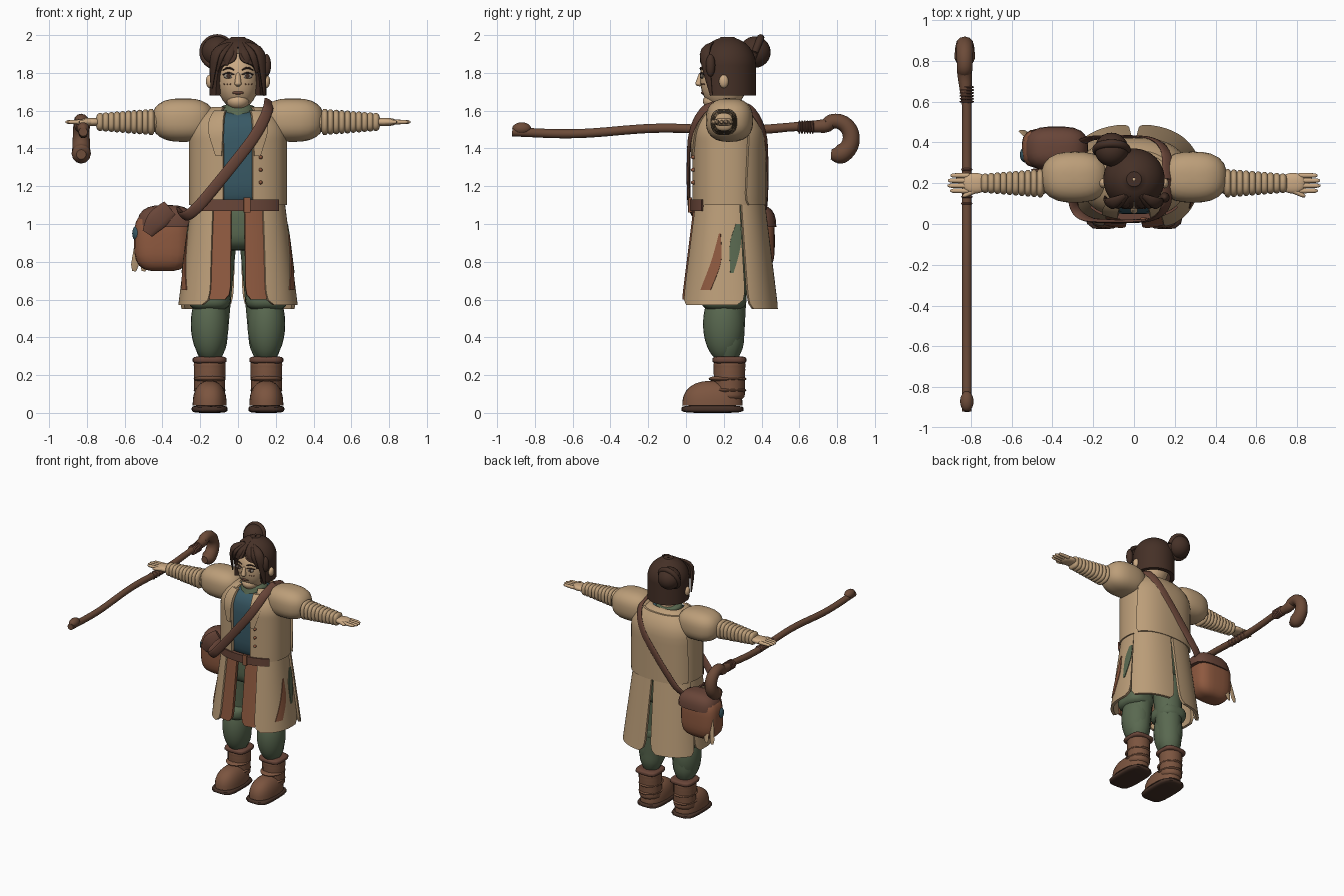
import bpy, bmesh, math
from mathutils import Vector

if "Cube" in bpy.data.objects:
    bpy.data.objects.remove(bpy.data.objects["Cube"], do_unlink=True)


def colour(name, red, green, blue):
    material = bpy.data.materials.new(name)
    material.use_nodes = True
    material.diffuse_color = (red, green, blue, 1)
    material.node_tree.nodes["Principled BSDF"].inputs["Base Color"].default_value = (red, green, blue, 1)
    return material


CLOTH = colour("cream_cloth", .5, .34, .19)
SKIN = colour("skin", .6, .4, .23)
RUST = colour("rust_leather", .27, .1, .05)
STRAP = colour("dark_leather", .14, .06, .04)
BOOT = colour("boot_leather", .2, .09, .05)
WOOD = colour("wood", .15, .07, .04)
HAIR = colour("dark_hair", .06, .03, .02)
GREEN = colour("moss_green", .1, .14, .08)
TEAL = colour("teal_cloth", .04, .1, .13)
GREY = colour("eye_grey", .3, .25, .2)

# Shared positions: middle of the body in y, arm height, leg offset, and far points that set which way sweeps face
MID, ARM, LEG = .22, 1.54, .15
BEHIND, BESIDE = Vector((0, 99, 0)), Vector((99, 0, 0))


def finish(bm, name, material):
    bmesh.ops.recalc_face_normals(bm, faces=bm.faces)
    mesh = bpy.data.meshes.new(name)
    bm.to_mesh(mesh)
    bm.free()
    mesh.materials.append(material)
    for polygon in mesh.polygons:
        polygon.use_smooth = True
    mesh.set_sharp_from_angle(angle=math.radians(40))
    bpy.context.collection.objects.link(bpy.data.objects.new(name, mesh))


def sides(name, pair):
    return [("left_" + name, 1), ("right_" + name, -1)] if pair else [(name, 1)]


def loft(name, material, rings, pair):
    for label, side in sides(name, pair):
        bm = bmesh.new()
        loops = [[bm.verts.new((x * side, y, z)) for x, y, z in ring] for ring in rings]
        for lower, upper in zip(loops, loops[1:]):
            for i in range(len(lower)):
                bm.faces.new((lower[i - 1], lower[i], upper[i], upper[i - 1]))
        bm.faces.new(loops[0])
        bm.faces.new(loops[-1])
        finish(bm, label, material)


def smooth(points, steps):
    """Curve through tuples of any length."""
    padded, out = [points[0], *points, points[-1]], []
    for i in range(len(points) - 1):
        for t in (k / steps for k in range(steps)):
            out.append(tuple(b + t * ((c - a) + t * (2*a - 5*b + 4*c - d + t * (3*b - a - 3*c + d))) / 2
                             for a, b, c, d in zip(*padded[i:i + 4])))
    return out + [points[-1]]


def oval(angle, power):
    return [math.copysign(abs(v) ** (2 / power), v) for v in (math.cos(angle), math.sin(angle))]


def ball(name, material, centre, size, pair=False, power=2.0, floor=-1):
    """Ellipsoid; a higher power makes it boxier and floor cuts it flat underneath."""
    for label, side in sides(name, pair):
        bm = bmesh.new()
        bmesh.ops.create_uvsphere(bm, u_segments=24, v_segments=16, radius=1)
        for v in bm.verts:
            unit = v.co / sum(abs(n) ** power for n in v.co) ** (1 / power)
            unit.z = max(unit.z, floor)
            x, y, z = (c + s * u for c, s, u in zip(centre, size, unit))
            v.co = (x * side, y, z)
        finish(bm, label, material)


def tube(name, material, path, flat=1.0, centre=BEHIND, pair=False, count=12):
    """Sweep along x, y, z, radius points, flattened away from a centre."""
    points = smooth(path, 4)
    spots, rings = [Vector(p[:3]) for p in points], []
    for i, spot in enumerate(spots):
        along = (spots[min(i + 1, len(spots) - 1)] - spots[max(i - 1, 0)]).normalized()
        across = along.cross(spot - Vector(centre)).normalized()
        outward = across.cross(along) * flat
        turns = [math.tau * k / count for k in range(count)]
        rings.append([spot + points[i][3] * (across * math.cos(a) + outward * math.sin(a)) for a in turns])
    loft(name, material, rings, pair)


def limb(name, material, start, end, thick, thin, flat=1.0, pair=False):
    """Straight tapered limb with rounded ends."""
    path = []
    for t in (k / 8 for k in range(9)):
        radius = (thick + (thin - thick) * t) * math.sqrt(max(.2, 1 - abs(2*t - 1) ** 8))
        path.append((*Vector(start).lerp(Vector(end), t), radius))
    tube(name, material, path, flat, pair=pair)


def coat(z):
    """Coat outline: straight sides, domed over the shoulders."""
    dome = math.sqrt(1 - max(0, (z - 1.45) / .2) ** 2)
    return .26 * dome, .19 * dome


def skirt(z):
    flare = (1.1 - z) / 8
    return .25 + flare, .19 + flare


def locks(z):
    dome = math.sqrt(max(.06, 1 - max(0, (z - 1.84) / .15) ** 2)) * .15
    return dome, dome


def panel(name, material, outline, keys, grow=0.0, thick=.02, power=2.4, pair=False, corner=0, count=24):
    """Curved sheet around an outline; keys are height, first angle, last angle from top to hem."""
    rings, rows = [], smooth(keys, 12)
    for i, (z, first, last) in enumerate(rows):
        near_hem = max(0, 4 * i / (len(rows) - 1) - 3)
        cut = corner * (1 - math.sqrt(1 - near_hem ** 2))
        wide, deep = outline(z)
        ring = []
        for extra in (grow, grow - thick):
            arc = []
            for k in range(count + 1):
                c, s = oval(math.radians(first + cut + (last - first - 2*cut) * k / count), power)
                arc.append(((wide + extra) * c, MID + (deep + extra) * s, z))
            ring += arc if extra == grow else arc[::-1]
        rings.append(ring)
    loft(name, material, rings, pair)


# Boots and legs
ball("foot", BOOT, (LEG, .14, .04), (.09, .16, .13), pair=True, power=2.4, floor=0)
ball("sole", HAIR, (LEG, .14, .02), (.095, .165, .02), pair=True, power=4)
limb("boot_shaft", BOOT, (LEG, .23, .05), (LEG, .23, .3), .08, .085, pair=True)
ball("boot_cuff", STRAP, (LEG, .23, .28), (.09, .09, .02), pair=True, power=4)
for z in (.12, .18):
    ball("boot_crease", BOOT, (LEG, MID, z), (.085, .1, .02), pair=True)
limb("leg", GREEN, (LEG, MID, .25), (.12, MID, 1), .08, .12, pair=True)
ball("calf", GREEN, (LEG, .2, .47), (.1, .11, .2), pair=True)
ball("knee_wrap", GREEN, (LEG, .2, .6), (.11, .12, .06), pair=True, power=3)
ball("hips", GREEN, (0, MID, 1), (.22, .16, .14), power=4)

# Shirt and collar
ball("shirt", TEAL, (0, MID, 1.33), (.23, .17, .27), power=4)
limb("collar", GREEN, (0, .2, 1.5), (0, .21, 1.64), .13, .085)

# Coat body with lapels, back piece and buttons
panel("coat_body", CLOTH, coat, [(1.62, -60, 240), (1.5, -74, 254), (1.3, -76, 256), (1.1, -76, 256)], count=48)
panel("coat_back", CLOTH, coat, [(1.6, 32, 148), (1.1, 24, 156)], grow=.015, corner=6)
panel("lapel", CLOTH, coat, [(1.6, -72, -50), (1.5, -76, -57), (1.36, -75, -68)], grow=.01, pair=True)
for row in range(3):
    ball("button", RUST, (.12, .04, 1.22 + row / 15), (.01, .015, .01))

# Skirt panels, worn patches and belt
panel("skirt_front", CLOTH, skirt, [(1.1, -62, 16), (.57, -66, 18)], pair=True, corner=10)
panel("skirt_back", CLOTH, skirt, [(1.1, 18, 89), (.55, 21, 87)], grow=.01, pair=True, corner=6)
panel("front_tail", RUST, skirt, [(1.1, -84, -60), (.6, -85, -60)], grow=-.01, pair=True, corner=5)
panel("rust_tear", RUST, skirt, [(.95, -9, -7), (.8, -18, -6), (.65, -31, -17)],
      grow=.005, thick=.009, pair=True, count=8)
panel("green_tear", GREEN, skirt, [(1, 9, 15), (.9, 2, 15), (.74, 2, 5)],
      grow=.005, thick=.009, pair=True, count=8)
panel("belt", STRAP, coat, [(1.13, -140, -40), (1.07, -140, -40)], grow=.01, thick=.03)
panel("belt_buckle", RUST, coat, [(1.14, -86, -80), (1.06, -86, -80)], grow=.02, count=4)

# Sleeves, wrapped forearms and hands
ball("sleeve", CLOTH, (.29, .23, 1.55), (.165, .125, .115), pair=True, power=2.6)
limb("forearm", CLOTH, (.4, .2, ARM), (.76, .2, ARM), .06, .035, pair=True)
for turn in range(10):
    width = .07 - turn / 400
    ball("arm_wrap", CLOTH, (.46 + turn * .03, .2, ARM), (.022, width, width), pair=True, power=2.6)
ball("palm", SKIN, (.78, .2, ARM), (.06, .05, .022), pair=True, power=2.4)
for finger in range(4):
    y = .163 + finger / 40
    limb("finger", SKIN, (.8, y, ARM), (.92 - abs(y - .2) / 2, y, ARM), .014, .01, pair=True)
limb("thumb", SKIN, (.75, .18, ARM), (.84, .135, ARM), .018, .01, pair=True)

# Head and face
ball("head", SKIN, (0, .2, 1.77), (.11, .125, .16), power=2.2)
ball("chin", SKIN, (0, .15, 1.65), (.06, .06, .045))
limb("neck", SKIN, (0, MID, 1.55), (0, MID, 1.7), .065, .06)
limb("nose", SKIN, (0, .08, 1.8), (0, .065, 1.73), .01, .02)
ball("ear", SKIN, (LEG, .2, 1.755), (.02, .025, .035), pair=True)
ball("eye", GREY, (.05, .085, 1.783), (.026, .008, .014), pair=True)
ball("pupil", HAIR, (.05, .078, 1.783), (.01, .004, .012), pair=True)
for part, z, lift in (("eyelid", 1.79, .01), ("eyebrow", 1.815, .012)):
    tube(part, HAIR, [(.02, .077, z, .003), (.05, .079, z + lift, .005), (.08, .1, z, .003)], pair=True)
ball("lips", STRAP, (0, .09, 1.695), (.03, .01, .009))
for dot in range(3):
    x = .04 + dot / 60
    ball("freckle", RUST, (x, .08 + 3*x*x, 1.74), (.004, .004, .003), pair=True)

# Hair with fringe, side locks and bun
panel("hair", HAIR, locks, [(1.99, -90, 270), (1.87, -84, 264), (1.82, -48, 228), (1.68, -38, 218)],
      thick=.03, power=2, count=48)
for x, z in ((.14, 1.68), (-.14, 1.72), (.1, 1.8), (-.11, 1.81), (-.06, 1.84), (.05, 1.85)):
    tube("hair_strand", HAIR, [(x * .3, .14, 1.96, .01), (x * .85, .1, 1.9, .033),
                               (x, .075 + 3*x*x, z, .008)], flat=.5, centre=(0, MID, 1.8))
ball("loose_curl", HAIR, (.15, .13, 1.84), (.025, .025, .06))
BUN = Vector((-.11, .365, 1.91))
ball("bun", HAIR, BUN, (.083, .083, .083))
circle = [math.tau * k / 12 for k in range(13)]
tube("bun_wrap", HAIR, [(BUN.x + .075 * math.cos(a), BUN.y + .03 * math.sin(a), BUN.z + .075 * math.sin(a), .02)
                        for a in circle], centre=BUN)

# Satchel, shoulder strap and trinkets
ball("bag", RUST, (-.4, .37, .91), (.15, .1, .16), power=3.5)
ball("bag_flap", STRAP, (-.38, .37, .97), (.155, .108, .13), power=3, floor=.1)
tube("flap_tongue", STRAP, [(-.36, .28, 1.08, .05), (-.43, .26, 1.02, .055), (-.48, .265, .95, .03)], flat=.25)
loop = []
for angle in (math.tau * k / 24 for k in range(25)):
    across, around = oval(angle, 4)
    sag = .1 * abs(math.sin(angle))
    loop.append((.235 * across - .07, MID - .207 * around, 1.36 + .29 * across - sag, .03))
tube("shoulder_strap", STRAP, loop, flat=.3, centre=(-.07, MID, 1.3))
ball("teal_bundle", TEAL, (-.53, .34, .95), (.03, .04, .045))
for x in (-.55, -.5):
    limb("hanging_ribbon", CLOTH, (x + .03, .42, 1), (x, .46, .75), .01, .022, flat=.2)

# Crooked staff with cord binding and grip
STAFF = -.82
shaft = [(STAFF, y, 1.5 + .01 * math.sin(7*y + 2.6) + .02*y, .024) for y in (k / 10 - .92 for k in range(16))]
crook = []
for step in range(9):
    angle = math.radians(135 - 30 * step)
    crook.append((STAFF - .01, .79 + .085 * math.cos(angle), 1.455 + .09 * math.sin(angle),
                  (.036 + step / 500) * (.5 if step == 8 else 1)))
tube("staff", WOOD, shaft + crook, centre=BESIDE)
ball("staff_knob", WOOD, (STAFF, -.87, 1.505), (.033, .05, .033))
for turn in range(6):
    ball("cord", STRAP, (STAFF, .6 + turn / 70, 1.513), (.036, .008, .036))
    ball("grip", STRAP, (STAFF, .1 + turn / 30, 1.5), (.028, .01, .028))
